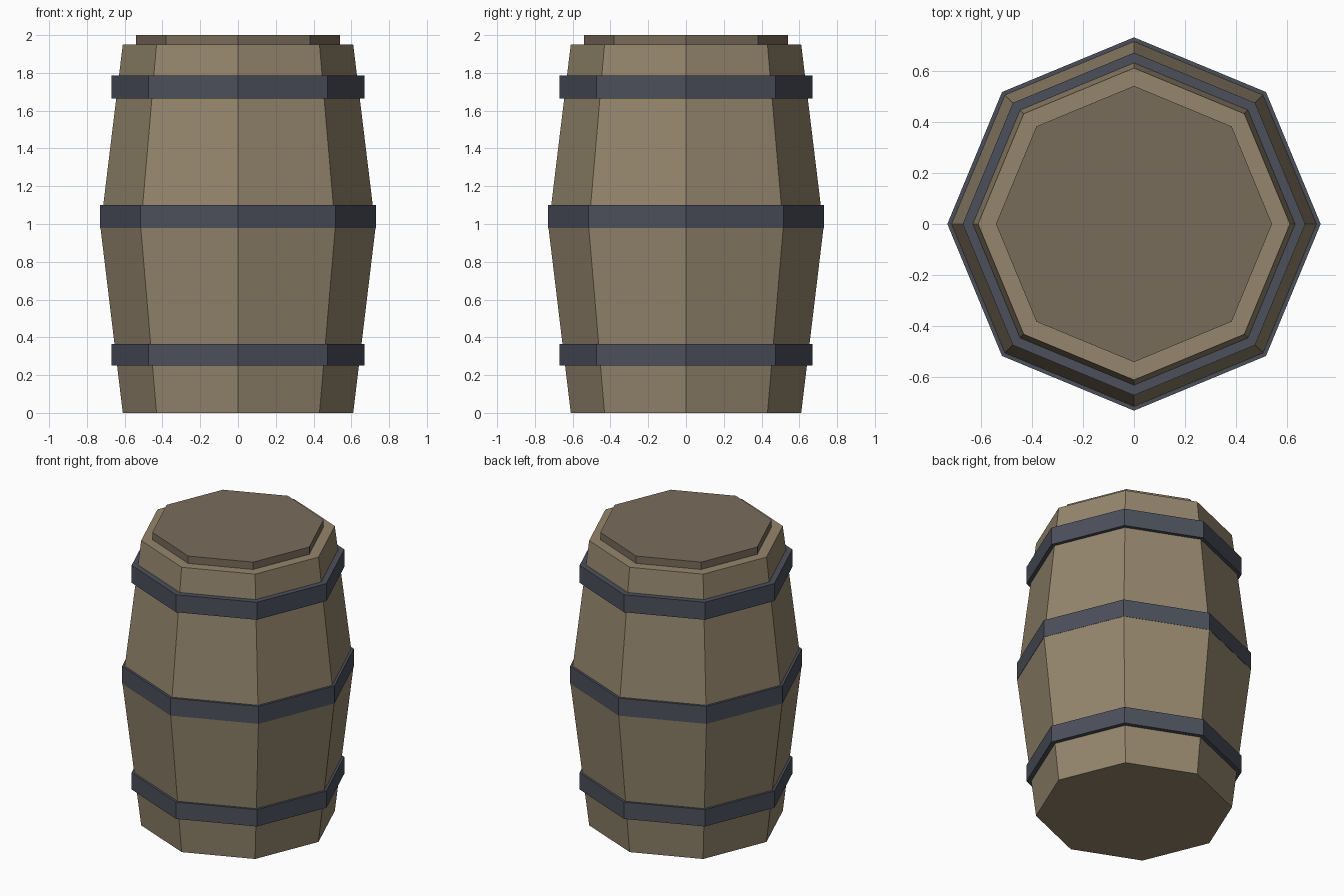
import bpy, bmesh
from math import cos, sin, pi

if "Cube" in bpy.data.objects:
    bpy.data.objects.remove(bpy.data.objects["Cube"])

SIDES = 8


def material(name, rgb):
    m = bpy.data.materials.new(name)
    m.diffuse_color = (*rgb, 1)
    m.use_nodes = True
    m.node_tree.nodes["Principled BSDF"].inputs["Base Color"].default_value = m.diffuse_color
    return m


def lathe(name, profile, mat, ring=False):
    """Spin (radius, z) points into a solid, or into a hollow ring."""
    bm = bmesh.new()
    loops = [[bm.verts.new((r * cos(2 * pi * i / SIDES), r * sin(2 * pi * i / SIDES), z))
              for i in range(SIDES)] for r, z in profile]
    pairs = list(zip(loops, loops[1:]))
    if ring:
        pairs.append((loops[-1], loops[0]))
    else:
        bm.faces.new(loops[0][::-1])
        bm.faces.new(loops[-1])
    for a, b in pairs:
        for i in range(SIDES):
            j = (i + 1) % SIDES
            bm.faces.new((a[i], a[j], b[j], b[i]))
    bmesh.ops.recalc_face_normals(bm, faces=bm.faces)
    me = bpy.data.meshes.new(name)
    bm.to_mesh(me)
    bm.free()
    me.materials.append(mat)
    ob = bpy.data.objects.new(name, me)
    bpy.context.collection.objects.link(ob)
    return ob


wood = material("wood", (0.30, 0.24, 0.155))
lid_wood = material("lid_wood", (0.19, 0.15, 0.105))
iron = material("iron", (0.072, 0.08, 0.105))

# Bulging body and the raised lid
lathe("barrel_body", [(0.61, 0), (0.728, 0.98), (0.61, 1.95)], wood)
lathe("lid", [(0.54, 1.94), (0.54, 2.0)], lid_wood)

# Iron hoops: outer radius, bottom, top
hoops = {"lower_hoop": (0.67, 0.25, 0.365),
         "middle_hoop": (0.73, 0.98, 1.10),
         "upper_hoop": (0.67, 1.665, 1.785)}
for name, (r, z0, z1) in hoops.items():
    inner = r - 0.06
    lathe(name, [(r, z0), (r, z1), (inner, z1), (inner, z0)], iron, ring=True)
